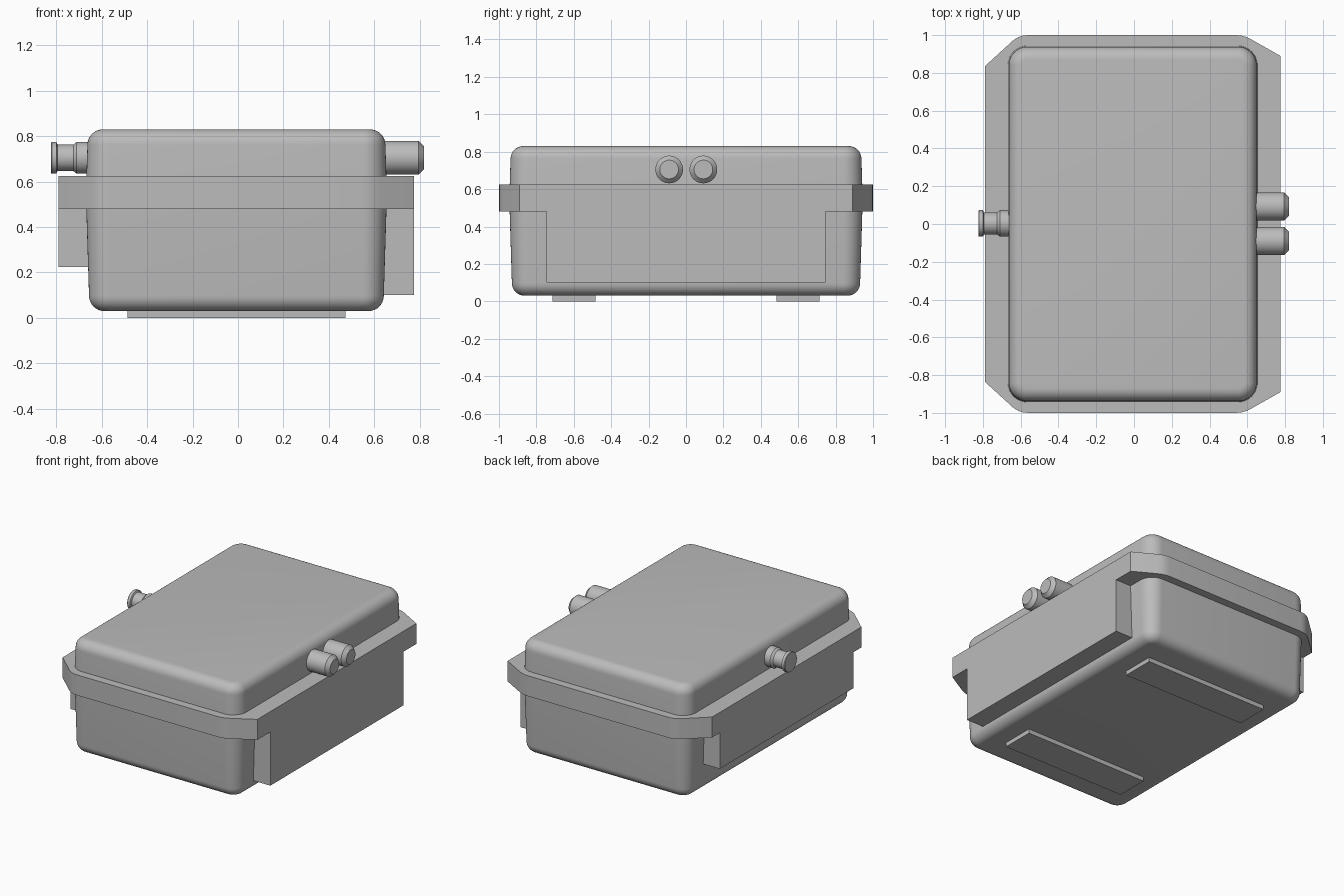
import bpy
import bmesh
from math import sin, cos, pi

cube = bpy.data.objects.get("Cube")
if cube:
    bpy.data.objects.remove(cube, do_unlink=True)

grey = bpy.data.materials.new("light grey")
grey.use_nodes = True
colour = (0.5, 0.5, 0.5, 1)
grey.diffuse_color = colour
grey.node_tree.nodes["Principled BSDF"].inputs["Base Color"].default_value = colour


def loft(name, rings, smooth=False):
    """Skin a stack of equal-length point rings and cap both ends."""
    bm = bmesh.new()
    loops = [[bm.verts.new(p) for p in ring] for ring in rings]
    n = len(loops[0])
    for a, b in zip(loops, loops[1:]):
        for i in range(n):
            j = (i + 1) % n
            bm.faces.new((a[i], a[j], b[j], b[i]))
    bm.faces.new(loops[0][::-1])
    bm.faces.new(loops[-1])
    bmesh.ops.recalc_face_normals(bm, faces=bm.faces)
    mesh = bpy.data.meshes.new(name)
    bm.to_mesh(mesh)
    bm.free()
    mesh.materials.append(grey)
    obj = bpy.data.objects.new(name, mesh)
    bpy.context.collection.objects.link(obj)
    if smooth:
        bpy.ops.object.select_all(action='DESELECT')
        obj.select_set(True)
        bpy.context.view_layer.objects.active = obj
        bpy.ops.object.shade_smooth_by_angle(angle=pi / 6)
    return obj


def prism(name, outline, z0, z1, smooth=False):
    return loft(name, [[(x, y, z) for x, y in outline] for z in (z0, z1)], smooth)


def box(name, x0, x1, y0, y1, z0, z1):
    return prism(name, [(x0, y0), (x1, y0), (x1, y1), (x0, y1)], z0, z1)


def rounded_rect(cx, hx, hy, r, z, steps=10):
    pts = []
    for q, (sx, sy) in enumerate([(1, 1), (-1, 1), (-1, -1), (1, -1)]):
        for i in range(steps + 1):
            a = (q + i / steps) * pi / 2
            pts.append((cx + sx * (hx - r) + r * cos(a), sy * (hy - r) + r * sin(a), z))
    return pts


def turned(name, profile, y, z, sides=40):
    """Round part along x from (x, radius) pairs."""
    rings = [[(x, y + r * cos(2 * pi * i / sides), z + r * sin(2 * pi * i / sides))
              for i in range(sides)] for x, r in profile]
    return loft(name, rings, True)


# Drafted shells with rounded corners and a rolled outer edge
def shell(name, z_rim, z_end, draft, corner=0.105, roll=0.068, steps=8):
    s = 1 if z_end > z_rim else -1
    levels = [(z_rim, 0)]
    for i in range(steps + 1):
        a = i / steps * pi / 2
        levels.append((z_end - s * roll * (1 - sin(a)), draft + roll * (1 - cos(a))))
    loft(name, [rounded_rect(-0.007, 0.663 - d, 0.945 - d, corner - d, z)
                for z, d in levels], True)


shell("lower_case", 0.55, 0.03, 0.014)
shell("lid", 0.55, 0.83, 0.007)

# Rim flange with chamfered, softened corners
half = [(0.775, 0.89), (0.625, 0.975), (0.597, 0.989), (0.57, 0.997), (0.54, 1.0),
        (-0.56, 1.0), (-0.59, 0.997), (-0.615, 0.988), (-0.64, 0.972), (-0.79, 0.835)]
outline = half + [(x, -y) for x, y in reversed(half)]
prism("rim_flange", outline, 0.48, 0.625, True)

# Side panels hanging below the flange
box("right_side_panel", 0.6, 0.775, -0.745, 0.745, 0.10, 0.49)
box("left_side_panel", -0.79, -0.6, -0.745, 0.75, 0.225, 0.49)

# Feet strips
for label, s in (("front", -1), ("back", 1)):
    y0, y1 = sorted((s * 0.485, s * 0.715))
    box(label + "_foot", -0.487, 0.473, y0, y1, 0, 0.04)

# Pair of chamfered ports
for label, y in (("front", -0.09), ("back", 0.093)):
    turned(label + "_port", [(0.6, 0.074), (0.795, 0.074), (0.82, 0.05)], y, 0.705)

# Single necked connector
turned("necked_connector",
       [(-0.6, 0.07), (-0.71, 0.07), (-0.725, 0.058), (-0.795, 0.058),
        (-0.8, 0.07), (-0.82, 0.07), (-0.824, 0.067)], 0.003, 0.705)
